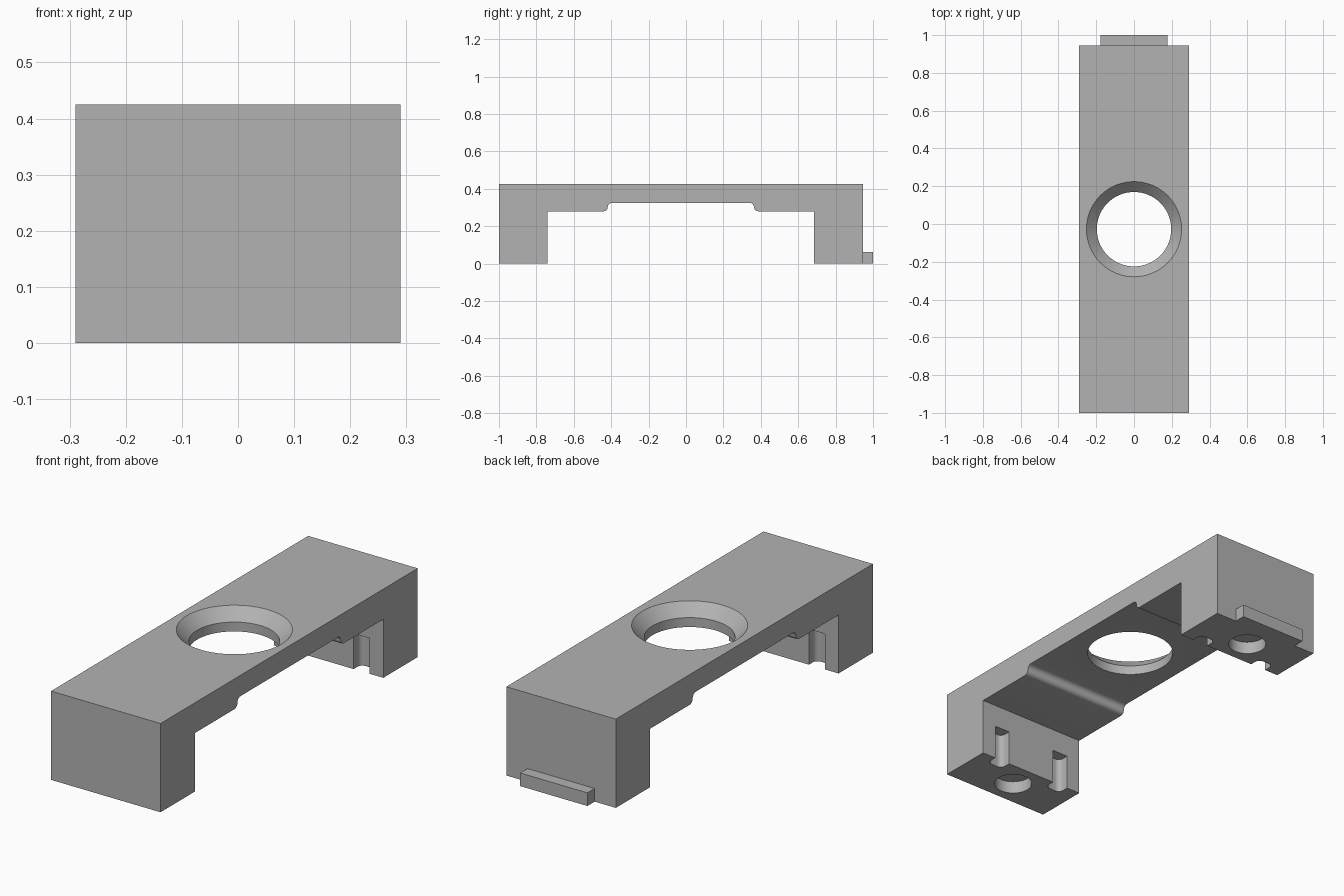
import bpy
import bmesh
import math
from mathutils import Vector

if "Cube" in bpy.data.objects:
    bpy.data.objects.remove(bpy.data.objects["Cube"], do_unlink=True)

grey = bpy.data.materials.new("plain_grey")
grey.use_nodes = True
colour = (0.45, 0.45, 0.45, 1)
grey.diffuse_color = colour
grey.node_tree.nodes["Principled BSDF"].inputs["Base Color"].default_value = colour

WIDTH = 0.29                  # half width of the bridge
FRONT, BACK = -1.0, 0.945     # outer ends of the legs
MID = (FRONT + BACK) / 2
TOP = 0.425
LEG = 0.26                    # leg thickness


def make_object(name, bm):
    bmesh.ops.recalc_face_normals(bm, faces=bm.faces)
    mesh = bpy.data.meshes.new(name)
    bm.to_mesh(mesh)
    bm.free()
    mesh.materials.append(grey)
    obj = bpy.data.objects.new(name, mesh)
    bpy.context.collection.objects.link(obj)
    return obj


def prism(name, points, move):
    """Extrude a closed outline of 3D points along a vector."""
    bm = bmesh.new()
    face = bm.faces.new([bm.verts.new(p) for p in points])
    side = bmesh.ops.extrude_face_region(bm, geom=[face])["geom"]
    verts = [v for v in side if isinstance(v, bmesh.types.BMVert)]
    bmesh.ops.translate(bm, verts=verts, vec=move)
    return make_object(name, bm)


def lathe(name, profile, centre, sides=64):
    """Solid of revolution from (radius, height) pairs."""
    bm = bmesh.new()
    rings = []
    for r, z in profile:
        rings.append([bm.verts.new(Vector(centre) + Vector((
            r * math.cos(math.tau * i / sides),
            r * math.sin(math.tau * i / sides), z))) for i in range(sides)])
    for a, b in zip(rings, rings[1:]):
        for i in range(sides):
            j = (i + 1) % sides
            bm.faces.new((a[i], a[j], b[j], b[i]))
    bm.faces.new(rings[0])
    bm.faces.new(rings[-1])
    return make_object(name, bm)


def arc(cx, cy, r, start, end, steps=6):
    angles = [math.radians(start + (end - start) * i / steps) for i in range(steps + 1)]
    return [(cx + r * math.cos(a), cy + r * math.sin(a)) for a in angles]


# Bridge body: mirrored side profile with two legs and a raised underside
half = (BACK - FRONT) / 2
step = arc(0.413, 0.302, 0.022, 270, 180) + arc(0.368, 0.302, 0.023, 0, 90)
right_side = [(half, TOP), (half, 0), (half - LEG, 0), (half - LEG, 0.28)] + step
outline = right_side + [(-y, z) for y, z in reversed(right_side)]
body = prism("bridge_body", [(-WIDTH, MID + y, z) for y, z in outline], (2 * WIDTH, 0, 0))

# Central countersunk through hole
cutters = [lathe("centre_hole_cutter",
                 [(0.197, 0.2), (0.197, TOP - 0.055), (0.252, TOP), (0.252, TOP + 0.05)],
                 (0, MID, 0))]

# Each leg: a shallow round socket below and two rounded slots on its inner face
for s in (-1, 1):
    cutters.append(lathe("leg_socket_cutter", [(0.086, -0.05), (0.086, 0.06)],
                         (0, MID + s * (half - LEG / 2), 0), 48))
    inner = MID + s * (half - LEG)
    for x in (-0.175, 0.175):
        w, d, r = 0.042, 0.055, 0.025
        shape = ([(w, -0.05)] + arc(w - r, d - r, r, 0, 90)
                 + arc(r - w, d - r, r, 90, 180) + [(-w, -0.05)])
        cutters.append(prism("leg_slot_cutter",
                             [(x + px, inner + s * py, -0.05) for px, py in shape],
                             (0, 0, 0.22)))

bpy.context.view_layer.objects.active = body
for cutter in cutters:
    cutter.hide_render = True
    mod = body.modifiers.new("cut", "BOOLEAN")
    mod.operation = "DIFFERENCE"
    mod.solver = "EXACT"
    mod.object = cutter
    bpy.ops.object.modifier_apply(modifier=mod.name)
for cutter in cutters:
    bpy.data.objects.remove(cutter, do_unlink=True)

# Small locating tab on the back end
tab = prism("back_tab", [(-0.178, BACK, 0), (0.178, BACK, 0),
                         (0.178, BACK, 0.063), (-0.178, BACK, 0.063)],
            (0, 1 - BACK, 0))

# Smooth the round surfaces, keep the edges crisp
bpy.ops.object.select_all(action="DESELECT")
body.select_set(True)
bpy.context.view_layer.objects.active = body
bpy.ops.object.shade_smooth_by_angle(angle=math.radians(30))
